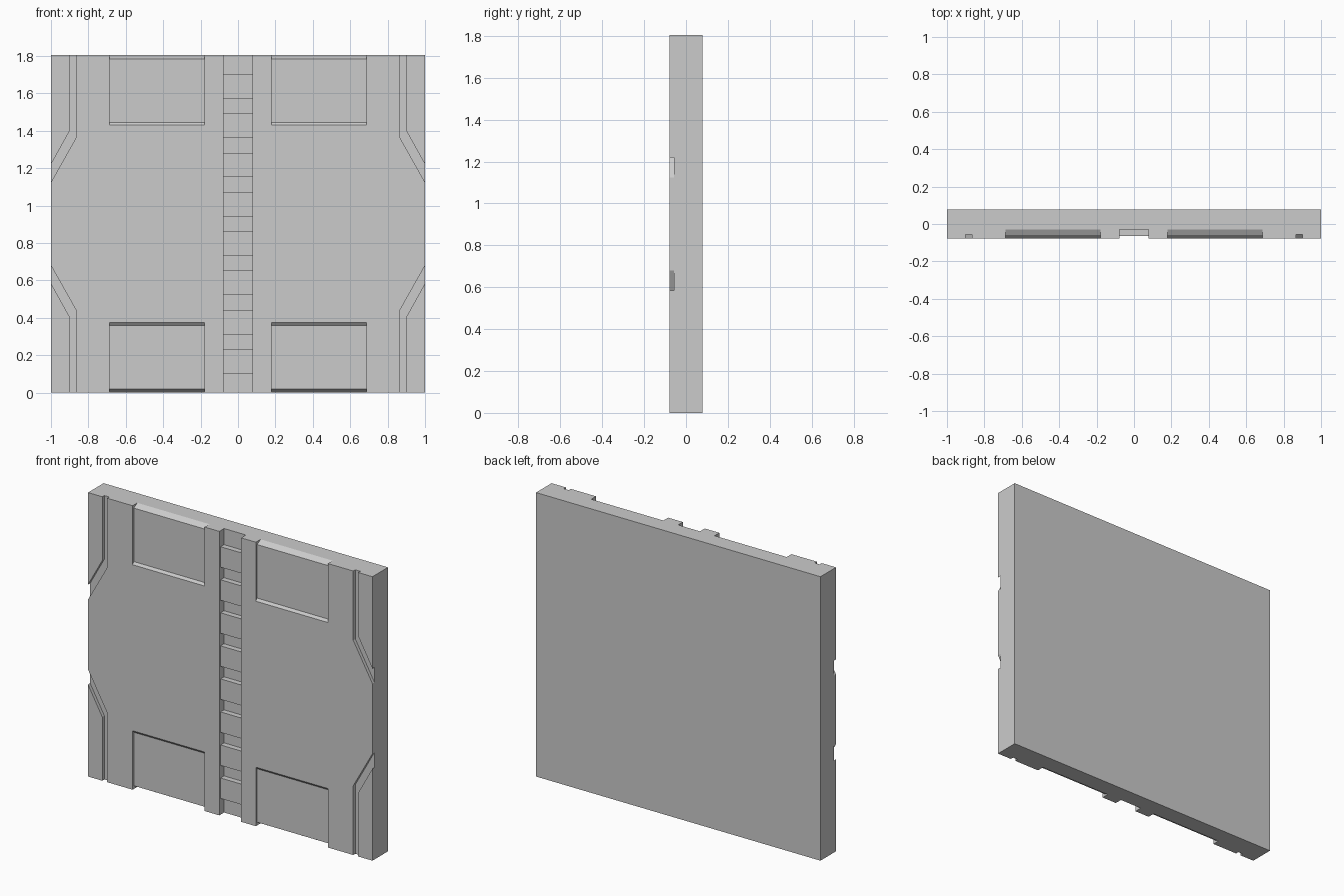
import bpy, bmesh

if "Cube" in bpy.data.objects:
    bpy.data.objects.remove(bpy.data.objects["Cube"])

H = 1.805          # wall height
F = 0.078          # half thickness; front face is at y = -F
OUT = -0.2         # cutters start well in front of the wall


def add_prism(bm, points, offset):
    """Extrude a closed list of 3D points along offset into a solid."""
    n = len(points)
    a = [bm.verts.new(p) for p in points]
    b = [bm.verts.new([p[i] + offset[i] for i in range(3)]) for p in points]
    faces = [bm.faces.new(a), bm.faces.new(b[::-1])]
    for i in range(n):
        j = (i + 1) % n
        faces.append(bm.faces.new((a[i], b[i], b[j], a[j])))
    bmesh.ops.recalc_face_normals(bm, faces=faces)


def make_object(name, bm):
    mesh = bpy.data.meshes.new(name)
    bm.to_mesh(mesh)
    bm.free()
    obj = bpy.data.objects.new(name, mesh)
    bpy.context.collection.objects.link(obj)
    return obj


# Wall slab
bm = bmesh.new()
add_prism(bm, [(-1, -F, 0), (1, -F, 0), (1, -F, H), (-1, -F, H)], (0, 2 * F, 0))
wall = make_object("wall_panel", bm)

cut = bmesh.new()

# Angled corner grooves (x, z) and sloped-edge recesses (y, z), mirrored to four quadrants
groove = [(0.9, H + 0.1), (0.9, 1.40), (1.0, 1.22), (1.1, 1.04),
          (1.1, 0.947), (1.0, 1.125), (0.865, 1.365), (0.865, H + 0.1)]
recess = [(OUT, 1.43), (-F, 1.43), (-0.065, 1.445), (-0.065, 1.785),
          (-0.03, H), (-0.03, H + 0.1), (OUT, H + 0.1)]
for side in (1, -1):
    for flip in (False, True):
        def fz(z):
            return H - z if flip else z
        add_prism(cut, [(side * x, OUT, fz(z)) for x, z in groove],
                  (0, -0.057 - OUT, 0))
        add_prism(cut, [(side * 0.18, y, fz(z)) for y, z in recess],
                  (side * 0.507, 0, 0))

# Central channel, stepped so that eight rungs remain standing in it
channel = [(OUT, -0.1), (-0.03, -0.1)]
for i in range(8):
    mid = H / 2 + (i - 3.5) * 0.21
    lo, hi = mid - 0.065, mid + 0.065
    channel += [(-0.03, lo), (-0.065, lo), (-0.065, hi), (-0.03, hi)]
channel += [(-0.03, H + 0.1), (OUT, H + 0.1)]
add_prism(cut, [(-0.077, y, z) for y, z in channel], (0.154, 0, 0))

cutter = make_object("recess_cutter", cut)
cutter.hide_render = True

# Carve the wall, then discard the cutter
mod = wall.modifiers.new("carve", 'BOOLEAN')
mod.operation = 'DIFFERENCE'
mod.solver = 'EXACT'
mod.object = cutter
bpy.context.view_layer.objects.active = wall
wall.select_set(True)
bpy.ops.object.modifier_apply(modifier=mod.name)
bpy.data.objects.remove(cutter)
